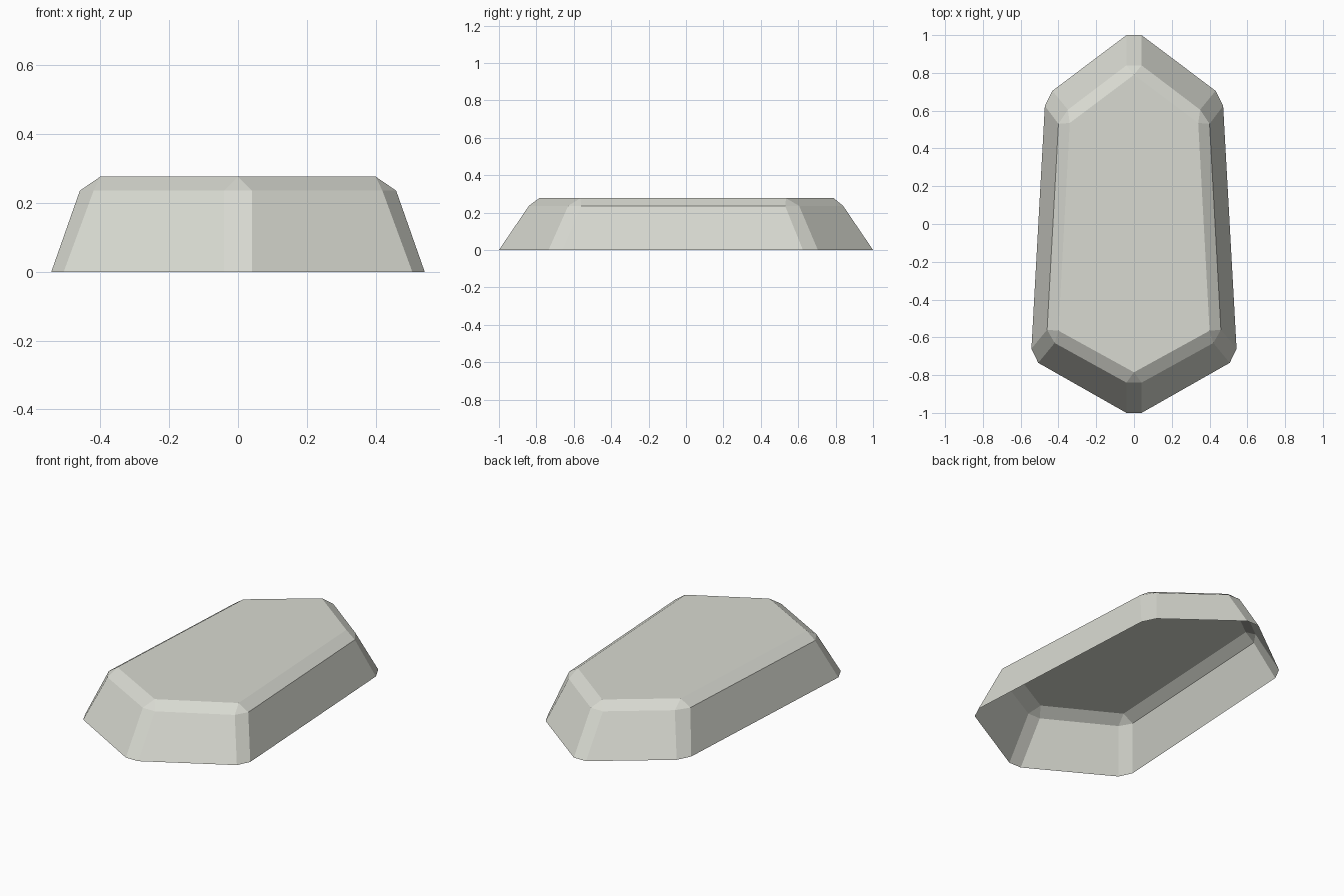
import bpy
import bmesh

cube = bpy.data.objects.get("Cube")
if cube:
    bpy.data.objects.remove(cube, do_unlink=True)

# One pale stone colour
stone = bpy.data.materials.new("pale_grey_stone")
stone.use_nodes = True
color = (0.69, 0.70, 0.64, 1)
stone.diffuse_color = color
bsdf = next(n for n in stone.node_tree.nodes if n.type == 'BSDF_PRINCIPLED')
bsdf.inputs["Base Color"].default_value = color

# Left half outlines from front to back; each corner is a bevelled pair
BASE = [(.04, -1), (.507, -.735), (.543, -.66), (.472, .625), (.432, .705), (.04, 1)]
SHOULDER = [(.04, -.84), (.42, -.63), (.46, -.56), (.40, .53), (.35, .605), (.04, .84)]
TOP = [(0, -.785), (.40, -.565), (.34, .535), (0, .79)]
BASE_Z, SHOULDER_Z, TOP_Z = 0, .236, .277


def ring(bm, half, z):
    """Full closed outline made from a half outline mirrored across x."""
    mirrored = [(-x, y) for x, y in reversed(half) if x > 0]
    return [bm.verts.new((x, y, z)) for x, y in half + mirrored]


bm = bmesh.new()
base = ring(bm, BASE, BASE_Z)
shoulder = ring(bm, SHOULDER, SHOULDER_Z)
top = ring(bm, TOP, TOP_Z)

# Sloping walls, open underneath
count = len(base)
for i in range(count):
    j = (i + 1) % count
    bm.faces.new((base[i], base[j], shoulder[j], shoulder[i]))

# Bevel around the top: a strip on each side and a triangle at each corner
corners = len(top)
for k in range(corners):
    n = (k + 1) % corners
    a, b, c = (shoulder[(2 * k + s) % count] for s in (-1, 0, 1))
    bm.faces.new((a, b, top[k]))
    bm.faces.new((b, c, top[n], top[k]))

# Flat top
bm.faces.new(top)

mesh = bpy.data.meshes.new("gem_shell")
bm.to_mesh(mesh)
bm.free()
mesh.materials.append(stone)
shell = bpy.data.objects.new("gem_shell", mesh)
bpy.context.collection.objects.link(shell)
